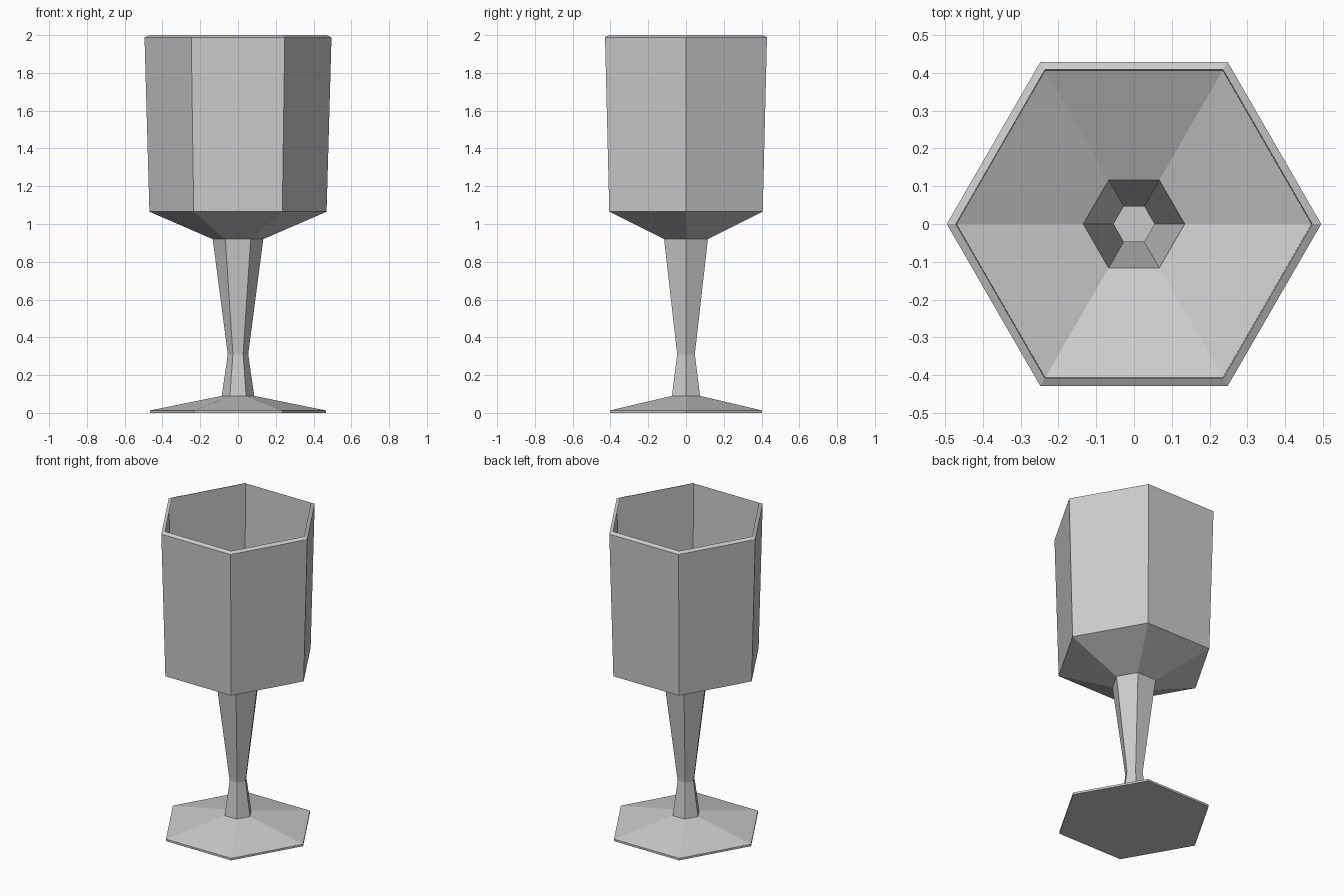
import bpy, bmesh, math

if "Cube" in bpy.data.objects:
    bpy.data.objects.remove(bpy.data.objects["Cube"])

SIDES = 6

# Half profile (radius, height): foot, stem, bowl, rim folded inward
profile = [
    (0.465, 0.0), (0.465, 0.013),   # foot edge
    (0.086, 0.09),                  # foot slope up to stem
    (0.054, 0.31), (0.134, 0.92),   # stem waist and flare
    (0.469, 1.065), (0.495, 1.988), # bowl underside and wall
    (0.471, 2.0),                   # rim lip
]

bm = bmesh.new()


def ring(r, z):
    return [bm.verts.new((r * math.cos(math.tau * i / SIDES),
                          r * math.sin(math.tau * i / SIDES), z))
            for i in range(SIDES)]


# Hollow hexagonal goblet: one skin, open at the top
rings = [ring(r, z) for r, z in profile]
for low, high in zip(rings, rings[1:]):
    for i in range(SIDES):
        j = (i + 1) % SIDES
        bm.faces.new((low[i], low[j], high[j], high[i]))

# Flat underside of the foot
bm.faces.new(rings[0][::-1])

mesh = bpy.data.meshes.new("goblet")
bm.to_mesh(mesh)
bm.free()
goblet = bpy.data.objects.new("goblet", mesh)
bpy.context.collection.objects.link(goblet)
